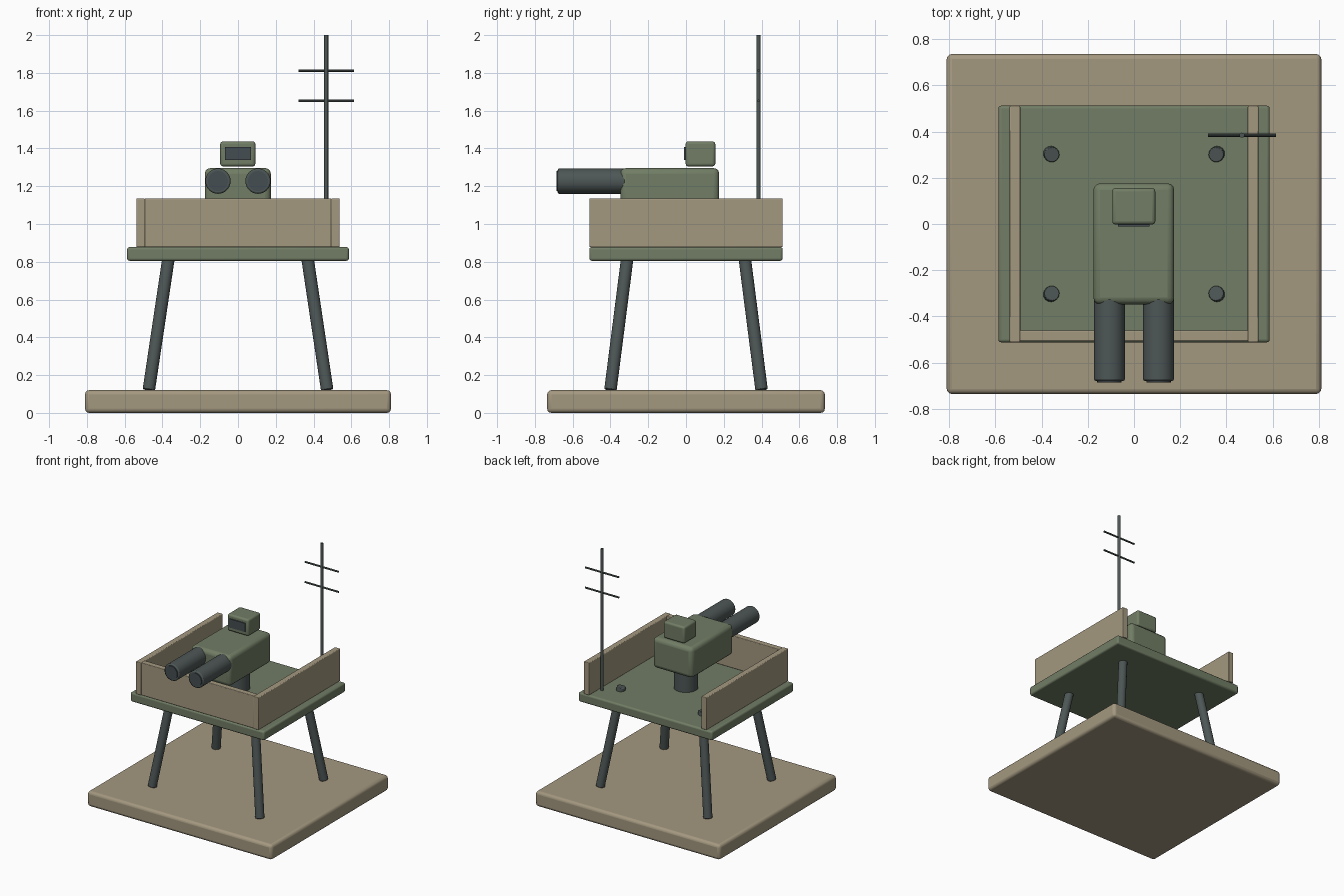
import bpy, math
from mathutils import Vector

if "Cube" in bpy.data.objects:
    bpy.data.objects.remove(bpy.data.objects["Cube"])


def material(name, rgb):
    m = bpy.data.materials.new(name)
    m.diffuse_color = (*rgb, 1)
    m.use_nodes = True
    m.node_tree.nodes["Principled BSDF"].inputs["Base Color"].default_value = m.diffuse_color
    return m


TAN = material("sand tan", (0.37, 0.315, 0.215))
GREEN = material("olive green", (0.165, 0.205, 0.13))
STEEL = material("dark steel", (0.075, 0.095, 0.092))
GLASS = material("dark glass", (0.06, 0.075, 0.085))


def finish(ob, name, mat, bevel=0.0, segments=3):
    ob.name = name
    ob.data.materials.append(mat)
    if bevel:
        b = ob.modifiers.new("bevel", 'BEVEL')
        b.width, b.segments, b.limit_method = bevel, segments, 'ANGLE'
    bpy.ops.object.shade_smooth_by_angle(angle=math.radians(35))
    return ob


def box(name, lo, hi, mat, bevel=0.0):
    lo, hi = Vector(lo), Vector(hi)
    bpy.ops.mesh.primitive_cube_add(size=1, location=(lo + hi) / 2)
    ob = bpy.context.object
    ob.scale = hi - lo
    bpy.ops.object.transform_apply(location=False, rotation=False, scale=True)
    return finish(ob, name, mat, bevel)


def rod(name, a, b, radius, mat, sides=24, bevel=0.0):
    a, b = Vector(a), Vector(b)
    d = b - a
    bpy.ops.mesh.primitive_cylinder_add(
        vertices=sides, radius=radius, depth=d.length, location=(a + b) / 2,
        rotation=d.to_track_quat('Z', 'Y').to_euler())
    return finish(bpy.context.object, name, mat, bevel, 2)


# ground slab and raised deck
box("base_slab", (-0.81, -0.735, 0), (0.81, 0.735, 0.12), TAN, 0.022)
box("deck", (-0.587, -0.512, 0.805), (0.587, 0.512, 0.878), GREEN, 0.013)

# splayed legs, poking slightly through the deck
for sx in (-1, 1):
    for sy in (-1, 1):
        rod("leg", (sx * 0.472, sy * 0.4, 0.122), (sx * 0.355, sy * 0.3, 0.905),
            0.033, STEEL, 20, 0.004)

# parapet, open at the back
for s in (-1, 1):
    x = sorted((s * 0.492, s * 0.538))
    box("side_wall", (x[0], -0.512, 0.878), (x[1], 0.512, 1.135), TAN, 0.005)
box("front_wall", (-0.495, -0.507, 0.878), (0.495, -0.46, 1.135), TAN, 0.005)

# turret
rod("pedestal", (0, 0, 0.878), (0, 0, 1.09), 0.088, STEEL, 32)
box("turret_body", (-0.176, -0.348, 1.055), (0.174, 0.176, 1.296), GREEN, 0.03)
for s in (-1, 1):
    rod("barrel", (s * 0.106, -0.32, 1.227), (s * 0.106, -0.679, 1.227),
        0.067, STEEL, 32, 0.008)
    rod("muzzle_cap", (s * 0.106, -0.67, 1.227), (s * 0.106, -0.686, 1.227),
        0.053, GLASS, 32)

# sight with its window
box("sight_housing", (-0.094, -0.002, 1.305), (0.092, 0.155, 1.437), GREEN, 0.014)
box("sight_window", (-0.07, -0.01, 1.338), (0.068, -0.001, 1.407), GLASS)

# radio mast with two crossbars
rod("mast", (0.467, 0.384, 0.878), (0.467, 0.384, 2.0), 0.011, STEEL, 12)
for z in (1.652, 1.812):
    rod("crossbar", (0.32, 0.384, z), (0.614, 0.384, z), 0.007, STEEL, 10)
